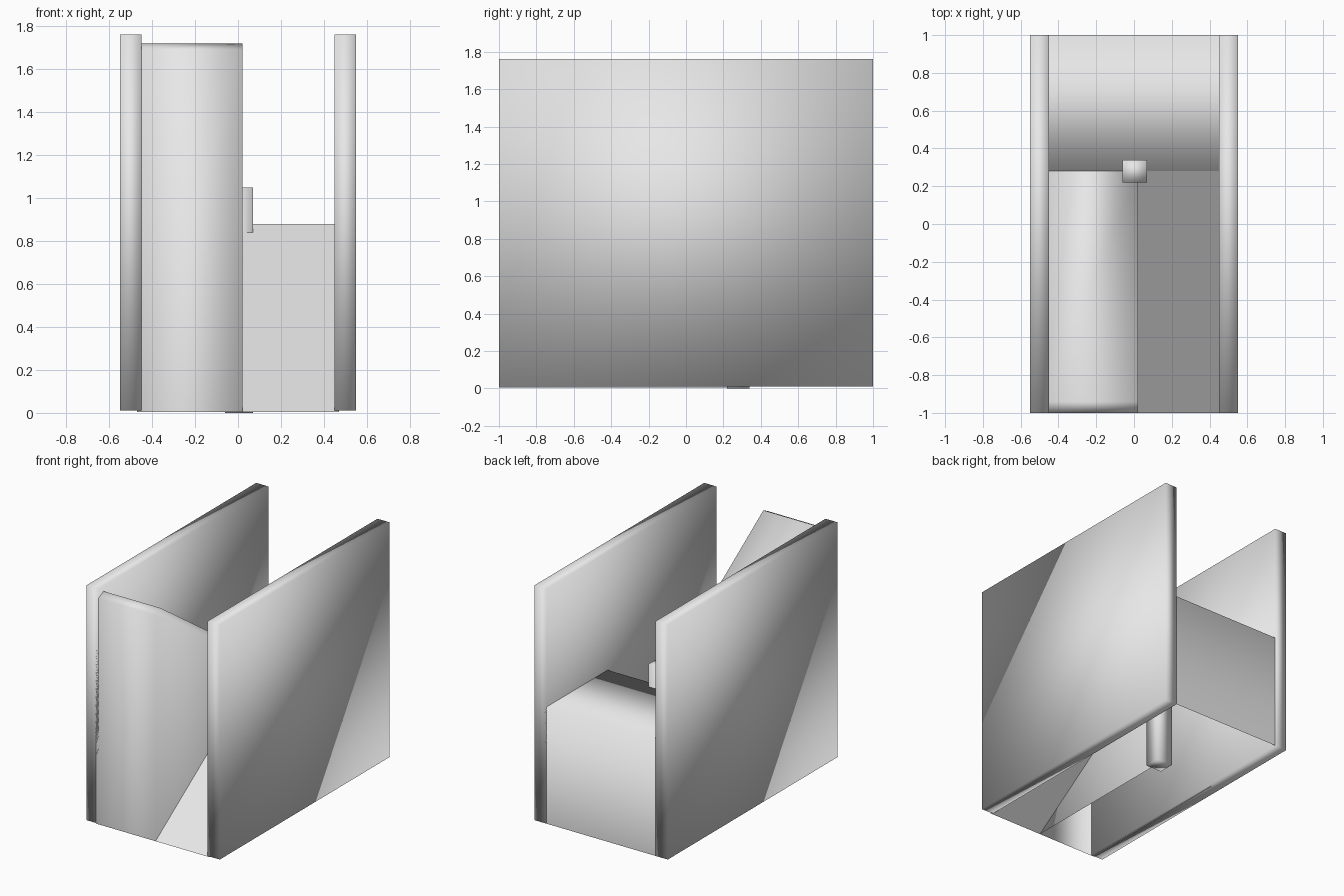
import bpy
import bmesh

if "Cube" in bpy.data.objects:
    bpy.data.objects.remove(bpy.data.objects["Cube"], do_unlink=True)

# One plain grey for everything
COLOUR = (0.8, 0.8, 0.8, 1.0)
grey = bpy.data.materials.new("plain_grey")
grey.use_nodes = True
grey.diffuse_color = COLOUR
grey.node_tree.nodes["Principled BSDF"].inputs["Base Color"].default_value = COLOUR


def finish(name, bm, smooth):
    mesh = bpy.data.meshes.new(name)
    for face in bm.faces:
        face.smooth = smooth
    bm.to_mesh(mesh)
    bm.free()
    mesh.materials.append(grey)
    obj = bpy.data.objects.new(name, mesh)
    bpy.context.collection.objects.link(obj)
    return obj


def box(name, low, high):
    """Softly shaded box between two corners."""
    bm = bmesh.new()
    bmesh.ops.create_cube(bm, size=1)
    for v in bm.verts:
        for i in range(3):
            v.co[i] = low[i] if v.co[i] < 0 else high[i]
    return finish(name, bm, True)


def shell(name, profile, x0, x1, ends=(), smooth=True):
    """Sheet swept along x from a (y, z) profile; ends adds side panels
    whose outline is completed by the given extra points."""
    bm = bmesh.new()
    left = [bm.verts.new((x0, y, z)) for y, z in profile]
    right = [bm.verts.new((x1, y, z)) for y, z in profile]
    for i in range(len(profile) - 1):
        bm.faces.new((left[i], right[i], right[i + 1], left[i + 1]))
    if ends:
        bm.faces.new(left + [bm.verts.new((x0, y, z)) for y, z in ends])
        outline = right + [bm.verts.new((x1, y, z)) for y, z in ends]
        bm.faces.new(outline[::-1])
    return finish(name, bm, smooth)


# Tall side walls
for name, x in (("right_wall", -0.5), ("left_wall", 0.5)):
    box(name, (x - 0.05, -1, 0.01), (x + 0.05, 1, 1.76))

STEP_Y, STEP_Z, MID, EDGE = 0.28, 0.88, 0.02, 0.47

# Raised platform at the back, open underneath
shell("back_platform",
      [(STEP_Y, STEP_Z - 0.08), (STEP_Y, STEP_Z), (1, STEP_Z), (1, 0.01)],
      -EDGE, EDGE)

# Flat ramp rising to the platform
shell("ramp", [(-1, 0.005), (STEP_Y, STEP_Z)], MID, EDGE, smooth=False)

# Tall hollow block with a roof sloping down to the platform
shell("sloped_block",
      [(-1, 0.005), (-1, 1.69), (-0.94, 1.72), (STEP_Y, STEP_Z)],
      -EDGE, MID, ends=[(STEP_Y, 0.005)])

# Square post where the three surfaces meet
box("centre_post", (-0.06, 0.22, 0), (0.07, 0.34, 1.05))
